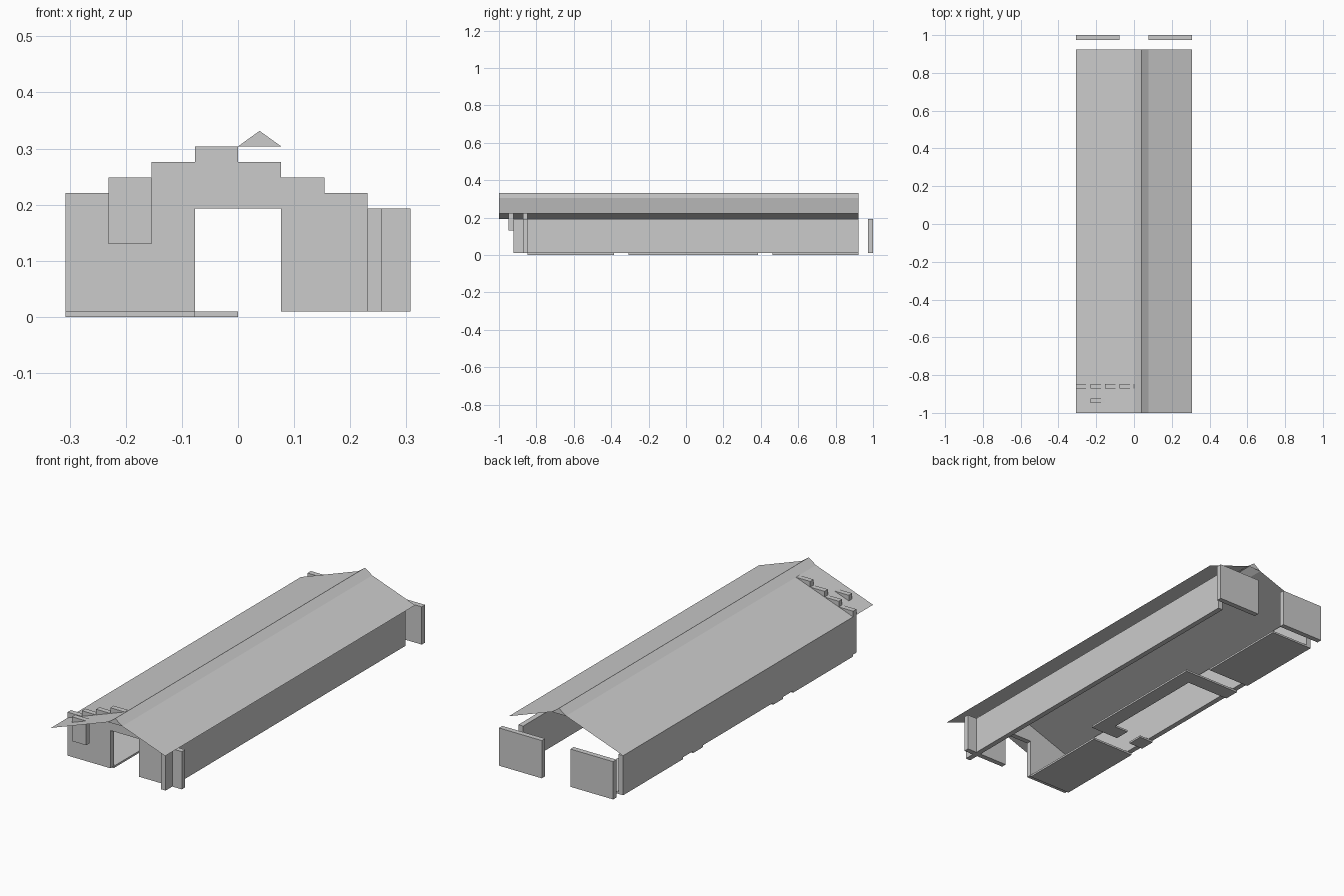
import bpy

if "Cube" in bpy.data.objects:
    bpy.data.objects.remove(bpy.data.objects["Cube"])

U = 1 / 13        # plan grid cell
T = U / 3         # wall thickness
H = 0.0277        # height of one gable step
F = 0.0092        # floor thickness
EAVE = 0.193


def mesh(name, verts, faces):
    me = bpy.data.meshes.new(name)
    me.from_pydata(verts, [], faces)
    ob = bpy.data.objects.new(name, me)
    bpy.context.collection.objects.link(ob)
    return ob


def prism(name, outline, to3d, a, b):
    """Extrude a 2D outline between a and b; to3d maps (p, q, depth) to xyz."""
    n = len(outline)
    verts = [to3d(p, q, d) for d in (a, b) for p, q in outline]
    faces = [tuple(range(n)), tuple(reversed(range(n, 2 * n)))]
    faces += [(i, i + n, (i + 1) % n + n, (i + 1) % n) for i in range(n)]
    ob = mesh(name, verts, faces)
    ob.data.validate()
    return ob


def box(name, x, y, z):
    outline = [(x[0], y[0]), (x[0], y[1]), (x[1], y[1]), (x[1], y[0])]
    return prism(name, outline, lambda p, q, d: (p, q, d), *z)


# Stepped front gable with doorway
steps = [1, 2, 3, 4, 3, 2, 1, 0]
outline = [(U, F), (U, EAVE), (-U, EAVE), (-U, F), (-4 * U, F)]
for i, s in enumerate(steps):
    z = EAVE + s * H
    outline += [((i - 4) * U, z), ((i - 3) * U, z)]
outline.append((4 * U, F))
prism("front_gable", outline, lambda p, q, d: (p, d, q), -11 * U - T, -11 * U)

# Hanging panel in front of the gable
box("front_panel", (-3 * U, -2 * U), (-12 * U - T, -12 * U), (0.13, EAVE + 2 * H))

# Long side walls
box("left_wall", (-4 * U, -4 * U + T), (-11 * U, 12 * U), (F, EAVE))
box("right_wall", (3 * U, 3 * U + T), (-12 * U, 12 * U), (F, EAVE))

# Rear wall panels either side of the opening
for name, x in (("rear_wall_left", -4 * U), ("rear_wall_right", U)):
    box(name, (x, x + 3 * U), (13 * U - T, 13 * U), (F, EAVE))

# Floor slabs, in grid cells
floors = {
    "front_floor": (-4, -1, -11, -5),
    "rear_floor": (-4, -1, 6, 12),
    "middle_floor_side": (-1, 0, -4, 5),
    "middle_floor_rear": (-4, -1, 4, 5),
    "middle_floor_front": (-2, -1, -4, -3),
    "middle_floor_corner": (-4, -3, -4, -3),
}
for name, (x0, x1, y0, y1) in floors.items():
    box(name, (x0 * U, x1 * U), (y0 * U, y1 * U), (0, F))

# Thin roof sheet with closed ridge ends
profile = [(-4 * U, EAVE), (0, EAVE + 4 * H), (U / 2, EAVE + 5 * H),
           (U, EAVE + 4 * H), (4 * U, EAVE + H)]
verts = [(x, y, z) for y in (-1, 12 * U) for x, z in profile]
faces = [(i, i + 1, i + 6, i + 5) for i in range(4)]
faces += [(1, 3, 2), (6, 7, 8)]
mesh("roof", verts, faces)
